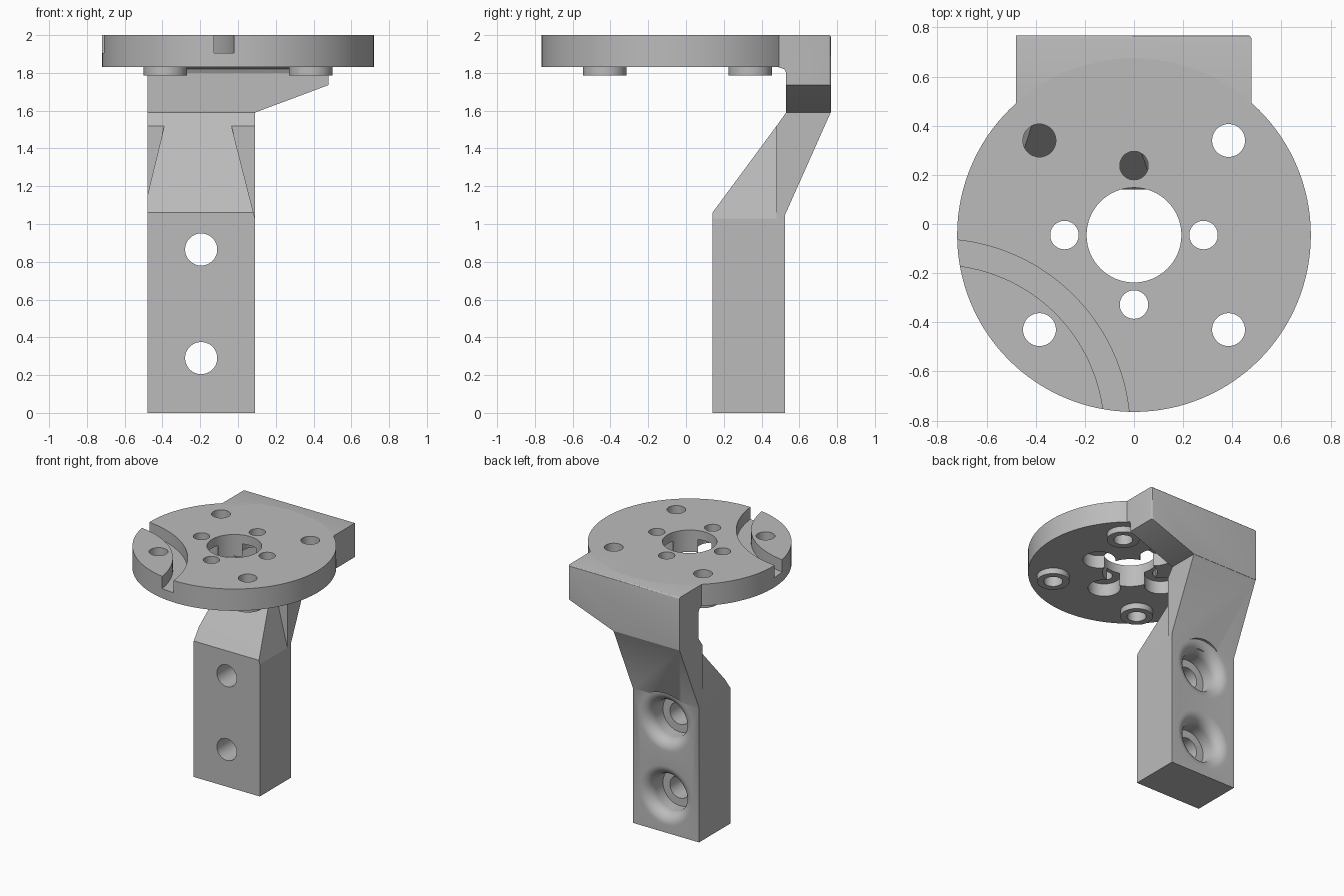
import bpy, bmesh, math
from mathutils import Vector

old = bpy.data.objects.get("Cube")
if old:
    bpy.data.objects.remove(old, do_unlink=True)

GREY = (0.5, 0.5, 0.5, 1)
mat = bpy.data.materials.new("matte grey")
mat.use_nodes = True
mat.diffuse_color = GREY
bsdf = mat.node_tree.nodes["Principled BSDF"]
bsdf.inputs["Base Color"].default_value = GREY
bsdf.inputs["Roughness"].default_value = 0.6


def finish(bm, name):
    bmesh.ops.recalc_face_normals(bm, faces=bm.faces)
    mesh = bpy.data.meshes.new(name)
    bm.to_mesh(mesh)
    bm.free()
    obj = bpy.data.objects.new(name, mesh)
    bpy.context.collection.objects.link(obj)
    mesh.materials.append(mat)
    return obj


def prism(points, start, end, axis):
    """Extrude a flat outline along x (outline is y,z) or z (outline is x,y)."""
    bm = bmesh.new()
    place = (lambda a, b: (start, a, b)) if axis == "x" else (lambda a, b: (a, b, start))
    face = bm.faces.new([bm.verts.new(place(a, b)) for a, b in points])
    ext = bmesh.ops.extrude_face_region(bm, geom=[face])["geom"]
    move = Vector((end - start, 0, 0) if axis == "x" else (0, 0, end - start))
    bmesh.ops.translate(bm, vec=move, verts=[v for v in ext if isinstance(v, bmesh.types.BMVert)])
    return bm


def trim(bm, point, normal):
    """Cut away the side that the normal points to and cap the cut."""
    geom = bm.verts[:] + bm.edges[:] + bm.faces[:]
    cut = bmesh.ops.bisect_plane(bm, geom=geom, plane_co=point, plane_no=normal, clear_outer=True)
    edges = [e for e in cut["geom_cut"] if isinstance(e, bmesh.types.BMEdge)]
    bmesh.ops.contextual_create(bm, geom=edges)


def arc(cx, cy, r, a0, a1, n):
    angles = [math.radians(a0 + (a1 - a0) * i / n) for i in range(n + 1)]
    return [(cx + r * math.cos(a), cy + r * math.sin(a)) for a in angles]


def cylinder(name, x, y, r, z0, z1, n=48):
    return finish(prism(arc(x, y, r, 0, 360, n)[:-1], z0, z1, "z"), name)


def combine(obj, other, operation="DIFFERENCE"):
    mod = obj.modifiers.new(operation, "BOOLEAN")
    mod.operation, mod.solver, mod.object = operation, "EXACT", other
    bpy.context.view_layer.objects.active = obj
    bpy.ops.object.modifier_apply(modifier=mod.name)
    bpy.data.objects.remove(other, do_unlink=True)


def smooth(obj):
    bpy.ops.object.select_all(action="DESELECT")
    obj.select_set(True)
    bpy.context.view_layer.objects.active = obj
    bpy.ops.object.shade_smooth_by_angle(angle=math.radians(25))


# Round mounting plate
CY, BOTTOM, TOP = -0.045, 1.83, 2.0
plate = cylinder("mounting_plate", 0, CY, 0.72, BOTTOM, TOP, 128)

# Standoff bosses with through holes
bolts = [(sx * 0.385, CY + sy * 0.385) for sx in (-1, 1) for sy in (-1, 1)]
for x, y in bolts:
    combine(plate, cylinder("boss", x, y, 0.115, 1.785, 1.86), "UNION")
for x, y in bolts:
    combine(plate, cylinder("cutter", x, y, 0.067, 1.7, 2.1))

# Centre hole and four small holes recessed from underneath
combine(plate, cylinder("cutter", 0, CY, 0.193, 1.7, 2.1, 64))
for dx, dy in ((1, 0), (0, 1), (-1, 0), (0, -1)):
    x, y = dx * 0.283, CY + dy * 0.283
    combine(plate, cylinder("cutter", x, y, 0.058, 1.7, 2.1))
    combine(plate, cylinder("cutter", x, y, 0.115, 1.7, 1.93))

# Curved groove in the top
gx, gy = -0.8, -0.845
outline = arc(gx, gy, 0.784, -20, 110, 72) + arc(gx, gy, 0.68, 110, -20, 72)
combine(plate, finish(prism(outline, 1.905, 2.1, "z"), "cutter"))
smooth(plate)

# Rear block, with its lower edge sloping up on one side
HALF, LEFT, RIGHT = 0.478, -0.48, 0.09
bm = prism([(0.45, TOP), (0.768, TOP), (0.768, 1.59), (0.53, 1.59),
            (0.53, 1.80), (0.52, 1.82), (0.49, BOTTOM), (0.45, BOTTOM)], LEFT, HALF, "x")
trim(bm, (RIGHT, 0, 1.59), (0.145, 0, -0.388))
rounded = [e for e in bm.edges if all(v.co.y > 0.7 and v.co.z > 1.6 for v in e.verts)]
bmesh.ops.bevel(bm, geom=rounded, offset=0.014, segments=3, profile=0.5, affect="EDGES")
smooth(finish(bm, "rear_block"))

# Post and leaning arm
bm = prism([(0.14, 0), (0.525, 0), (0.525, 1.05), (0.766, 1.59), (0.53, 1.59),
            (0.48, 1.52), (0.48, 1.03), (0.14, 1.03)], LEFT, RIGHT, "x")
post = finish(bm, "post_and_arm")

# Screw holes: through hole, counterbore and flared rear rim
fillet = arc(0.23, 0.44, 0.085, 180, 90, 10)
profile = [(0, 0.05), (0.085, 0.05), (0.085, 0.355), (0.145, 0.355)] + fillet + [(0.23, 0.7), (0, 0.7)]
for z in (0.29, 0.865):
    bm = bmesh.new()
    verts = [bm.verts.new((-0.195 + r, y, z)) for r, y in profile]
    edges = [bm.edges.new(pair) for pair in zip(verts, verts[1:])]
    bmesh.ops.spin(bm, geom=verts + edges, cent=(-0.195, 0, z), axis=(0, 1, 0),
                   angle=math.tau, steps=48)
    bmesh.ops.remove_doubles(bm, verts=bm.verts, dist=0.0005)
    combine(post, finish(bm, "cutter"))
smooth(post)

# Tapered gusset in front of the arm
bm = prism([(0.14, 1.03), (0.14, 1.06), (0.48, 1.52), (0.5, 1.545), (0.5, 1.03)], LEFT, RIGHT, "x")
trim(bm, (RIGHT, 0, 1.03), (0.49, 0, 0.125))
trim(bm, (LEFT, 0, 1.15), (-0.35, 0, 0.085))
smooth(finish(bm, "gusset"))
